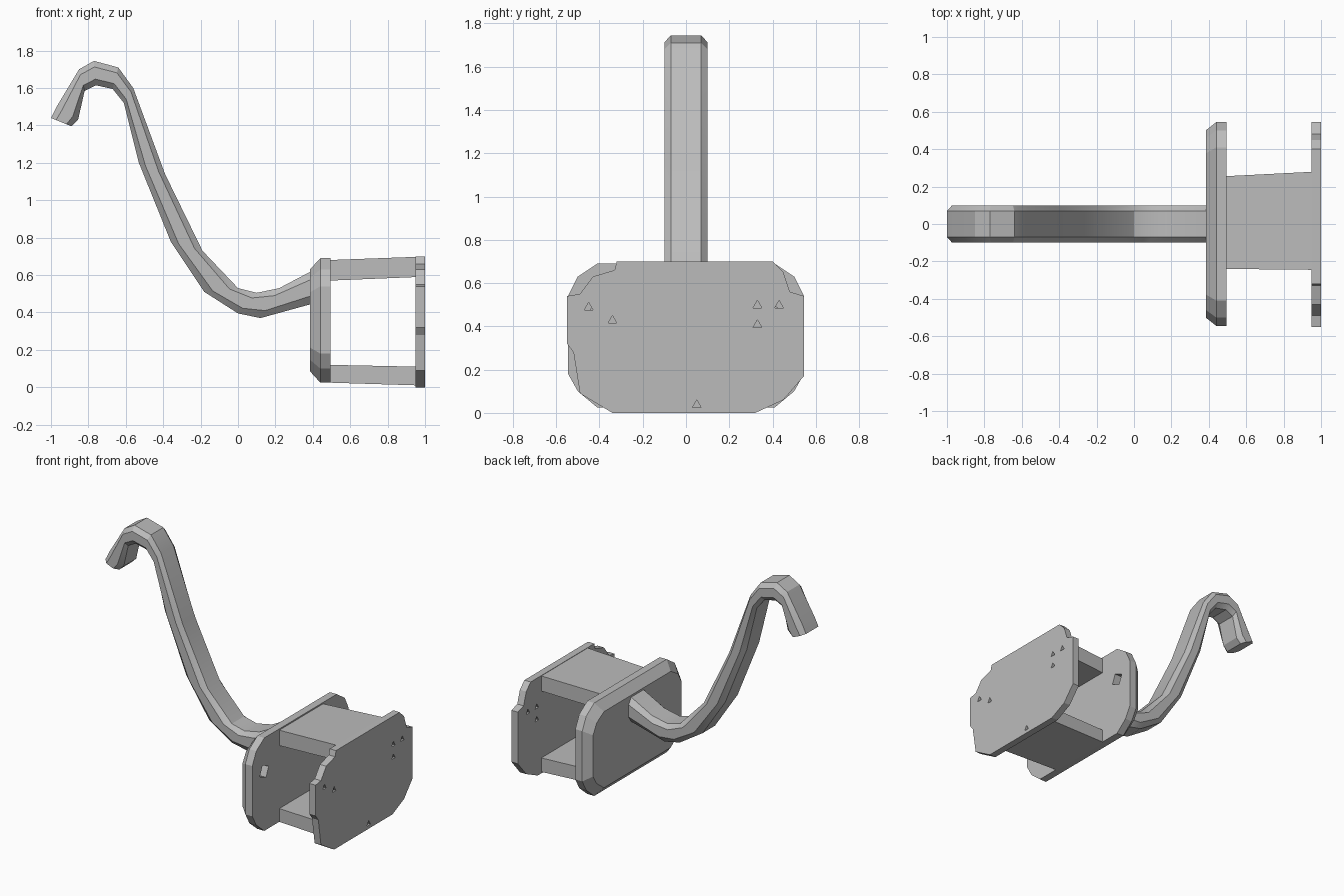
import bpy, bmesh
from mathutils import Vector

if "Cube" in bpy.data.objects:
    bpy.data.objects.remove(bpy.data.objects["Cube"], do_unlink=True)

GREY = (0.5, 0.5, 0.5, 1)
grey = bpy.data.materials.new("plain grey")
grey.use_nodes = True
grey.diffuse_color = GREY
grey.node_tree.nodes["Principled BSDF"].inputs["Base Color"].default_value = GREY


def loft(name, rings, helper=False):
    """Skin a list of equal-length closed rings and cap both ends."""
    bm = bmesh.new()
    loops = [[bm.verts.new(p) for p in ring] for ring in rings]
    n = len(loops[0])
    for a, b in zip(loops, loops[1:]):
        for i in range(n):
            bm.faces.new((a[i], a[(i + 1) % n], b[(i + 1) % n], b[i]))
    bm.faces.new(loops[0])
    bm.faces.new(loops[-1])
    bmesh.ops.recalc_face_normals(bm, faces=bm.faces)
    mesh = bpy.data.meshes.new(name)
    bm.to_mesh(mesh)
    bm.free()
    mesh.materials.append(grey)
    obj = bpy.data.objects.new(name, mesh)
    bpy.context.collection.objects.link(obj)
    obj.hide_render = helper
    return obj


def outline(x, pts, centre=0.36, sy=1.0, sz=1.0):
    """Place a (y, z) outline at x, scaled about its centre."""
    return [(x, y * sy, centre + (z - centre) * sz) for y, z in pts]


def cut(target, name, x0, x1, pts):
    """Cut a prism through the target, then drop the cutter."""
    cutter = loft(name, [outline(x0, pts), outline(x1, pts)], True)
    mod = target.modifiers.new(name, "BOOLEAN")
    mod.operation = "DIFFERENCE"
    mod.solver = "EXACT"
    mod.object = cutter
    bpy.context.view_layer.objects.active = target
    bpy.ops.object.modifier_apply(modifier=name)
    bpy.data.objects.remove(cutter, do_unlink=True)


# Inner plate: chamfered octagon, tapered on the hook side
half = [(0.41, 0.69), (0.5, 0.63), (0.545, 0.54), (0.545, 0.18), (0.5, 0.1), (0.41, 0.025)]
octagon = half + [(-y, z) for y, z in reversed(half)]
inner = loft("inner_plate", [outline(0.385, octagon, sy=0.92, sz=0.82),
                             outline(0.44, octagon), outline(0.495, octagon)])
for side in (-1, 1):
    y, z = side * 0.41, 0.45
    diamond = [(y - 0.05, z - 0.02), (y + 0.02, z - 0.05), (y + 0.05, z + 0.02), (y - 0.02, z + 0.05)]
    cut(inner, "pocket", 0.44, 0.6, diamond)

# Outer plate: thin, with worn and stepped edges
worn = [(-0.32, 0.7), (0.4, 0.7), (0.45, 0.65), (0.48, 0.56), (0.545, 0.54), (0.545, 0.17),
        (0.45, 0.06), (0.32, 0), (-0.34, 0), (-0.49, 0.09), (-0.52, 0.28),
        (-0.55, 0.32), (-0.55, 0.54), (-0.49, 0.55), (-0.43, 0.63), (-0.33, 0.66)]
outer = loft("outer_plate", [outline(0.95, worn), outline(1, worn)])
for y, z in ((0.33, 0.5), (0.33, 0.41), (0.43, 0.5), (0.05, 0.04), (-0.34, 0.43), (-0.45, 0.49)):
    cut(outer, "chip", 0.9, 1.1, [(y - 0.02, z - 0.015), (y + 0.02, z - 0.015), (y, z + 0.02)])


# Bridging slabs between the two plates
def slab(name, bottom, top):
    rings = []
    for x, y0, y1, z0, z1 in ((0.48, -0.24, 0.255, bottom[0], top[0]),
                              (0.97, -0.245, 0.28, bottom[1], top[1])):
        rings.append([(x, y0, z0), (x, y1, z0), (x, y1, z1), (x, y0, z1)])
    return loft(name, rings)


slab("top_slab", (0.57, 0.59), (0.68, 0.698))
slab("bottom_slab", (0.025, 0.01), (0.12, 0.11))

# Hook: pairs of upper and lower edge points (x, z) from tip to plate
edges = [((-1, 1.44), (-0.89, 1.395)), ((-0.97, 1.5), (-0.855, 1.43)),
         ((-0.85, 1.7), (-0.82, 1.585)), ((-0.77, 1.745), (-0.76, 1.615)),
         ((-0.64, 1.71), (-0.67, 1.595)), ((-0.56, 1.6), (-0.61, 1.52)),
         ((-0.39, 1.14), (-0.53, 1.2)), ((-0.19, 0.73), (-0.36, 0.78)),
         ((0, 0.53), (-0.18, 0.51)), ((0.1, 0.505), (0, 0.395)),
         ((0.22, 0.53), (0.12, 0.37)), ((0.41, 0.63), (0.41, 0.45))]
rings = []
for upper, lower in edges:
    u = Vector((upper[0], 0, upper[1]))
    v = Vector((lower[0], 0, lower[1]))
    ring = []
    for y, t in ((-0.07, 0), (0.07, 0), (0.1, 0.25), (0.1, 0.75),
                 (0.07, 1), (-0.07, 1), (-0.1, 0.75), (-0.1, 0.25)):
        p = u.lerp(v, t)
        ring.append((p.x, y, p.z))
    rings.append(ring)
hook = loft("hook", rings)
bpy.ops.object.select_all(action="DESELECT")
hook.select_set(True)
bpy.context.view_layer.objects.active = hook
bpy.ops.object.shade_smooth_by_angle(angle=0.5)
